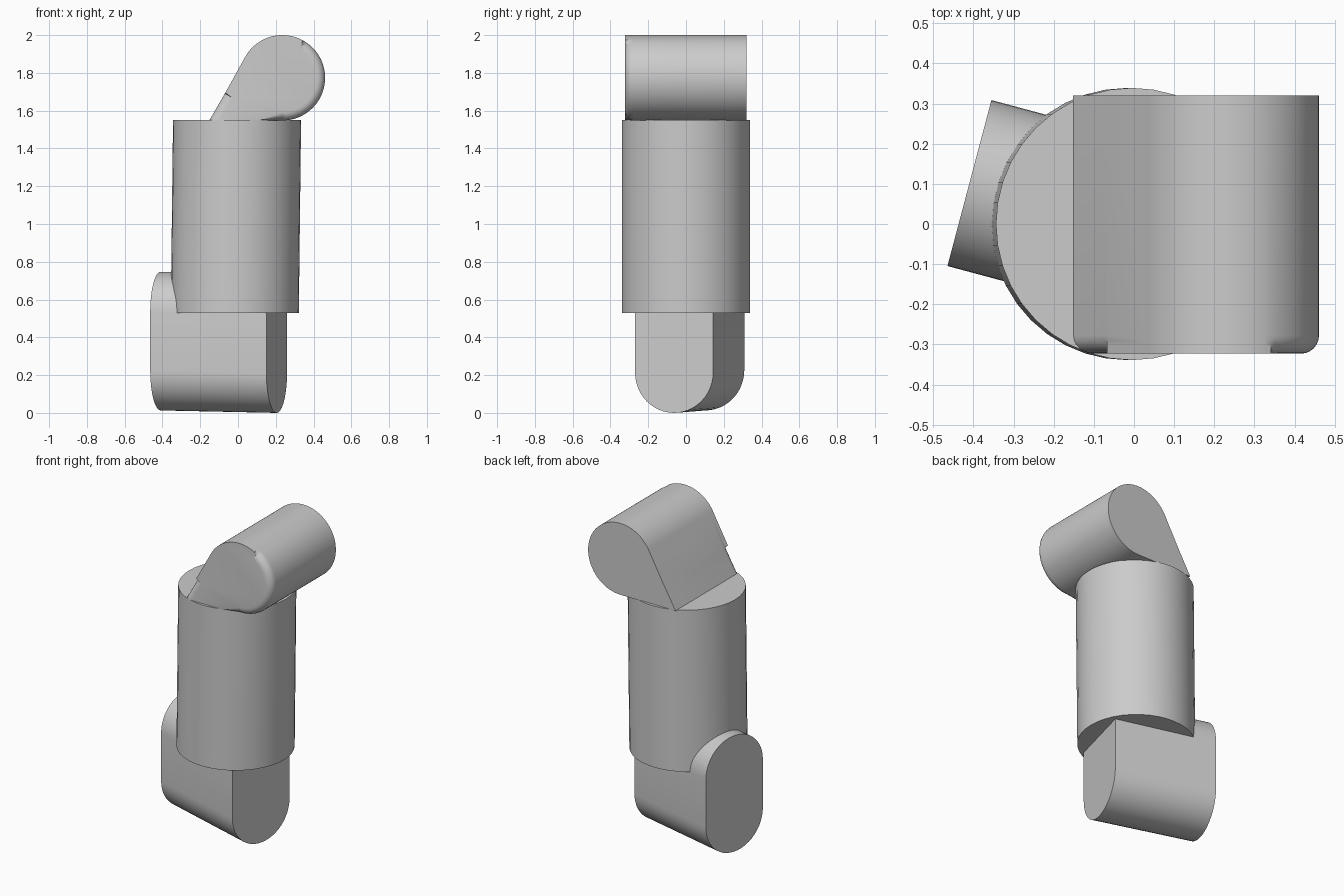
import bpy
import bmesh
from math import sin, cos, pi, radians
from mathutils import Vector

cube = bpy.data.objects.get("Cube")
if cube:
    bpy.data.objects.remove(cube, do_unlink=True)

GREY = (0.6, 0.6, 0.6, 1.0)
grey = bpy.data.materials.new("plain_grey")
grey.use_nodes = True
grey.diffuse_color = GREY
grey.node_tree.nodes["Principled BSDF"].inputs["Base Color"].default_value = GREY


def loft(name, rings):
    """Skin a list of equal closed rings and cap both ends."""
    bm = bmesh.new()
    loops = [[bm.verts.new(p) for p in ring] for ring in rings]
    n = len(loops[0])
    for a, b in zip(loops, loops[1:]):
        for i in range(n):
            j = (i + 1) % n
            bm.faces.new((a[i], a[j], b[j], b[i]))
    bm.faces.new(loops[0])
    bm.faces.new(loops[-1])
    bmesh.ops.recalc_face_normals(bm, faces=bm.faces)
    mesh = bpy.data.meshes.new(name)
    bm.to_mesh(mesh)
    bm.free()
    mesh.materials.append(grey)
    obj = bpy.data.objects.new(name, mesh)
    bpy.context.collection.objects.link(obj)
    bpy.ops.object.select_all(action='DESELECT')
    obj.select_set(True)
    bpy.context.view_layer.objects.active = obj
    bpy.ops.object.shade_smooth_by_angle(angle=radians(35))
    return obj


def arc(radius, start, end, steps):
    """Points on an arc, angles in degrees."""
    angles = [radians(start + (end - start) * i / steps) for i in range(steps + 1)]
    return [(radius * cos(a), radius * sin(a)) for a in angles]


# Middle column, leaning very slightly
circle = arc(0.339, 0, 360, 40)[:-1]
loft("column", [[Vector((cx + x, y, z)) for x, y in circle]
                for cx, z in ((-0.017, 0.53), (-0.005, 1.55))])

# Lower block: upright rounded slot shape, turned about the vertical
R, STRAIGHT = 0.214, 0.153
slot = [(u, v + STRAIGHT) for u, v in arc(R, 0, 180, 24)]
slot += [(u, v - STRAIGHT) for u, v in arc(R, 180, 360, 24)]
across = Vector((0.256, 0.966, 0))
loft("lower_block", [[Vector(c) + across * u + Vector((0, 0, v)) for u, v in slot]
                     for c in ((-0.41, 0.102, 0.38), (0.205, -0.063, 0.367))])

# Upper block: teardrop with a flat underside, part of its front rim rounded
CX, CZ, RAD = 0.235, 1.774, 0.226
FRONT, BACK, B = -0.323, 0.32, 0.045
tip = Vector((-0.152, 0, 1.548))
slant = Vector((sin(radians(30)), 0, cos(radians(30))))
inward = Vector((slant.z, 0, -slant.x))
profile = [(tip, Vector((1.2, 0, 0)))]              # point, inset direction
for d in (0.08, 0.165):
    profile.append((tip + slant * d, inward))
profile.append((tip + slant * 0.17, Vector()))
for i, (x, z) in enumerate(arc(RAD, 150, -90, 60)):
    angle = 150 - 4 * i
    n = Vector((-x, 0, -z)).normalized() if angle < 62 else Vector()
    profile.append((Vector((CX + x, 0, CZ + z)), n))
profile.append((Vector((0.10, 0, 1.548)), Vector()))

rings = [[p + Vector((0, BACK, 0)) for p, n in profile]]
for k in range(7):
    t = k / 6 * pi / 2
    y = FRONT + B * (1 - sin(t))
    rings.append([p + n * B * (1 - cos(t)) + Vector((0, y, 0)) for p, n in profile])
loft("upper_block", rings)
